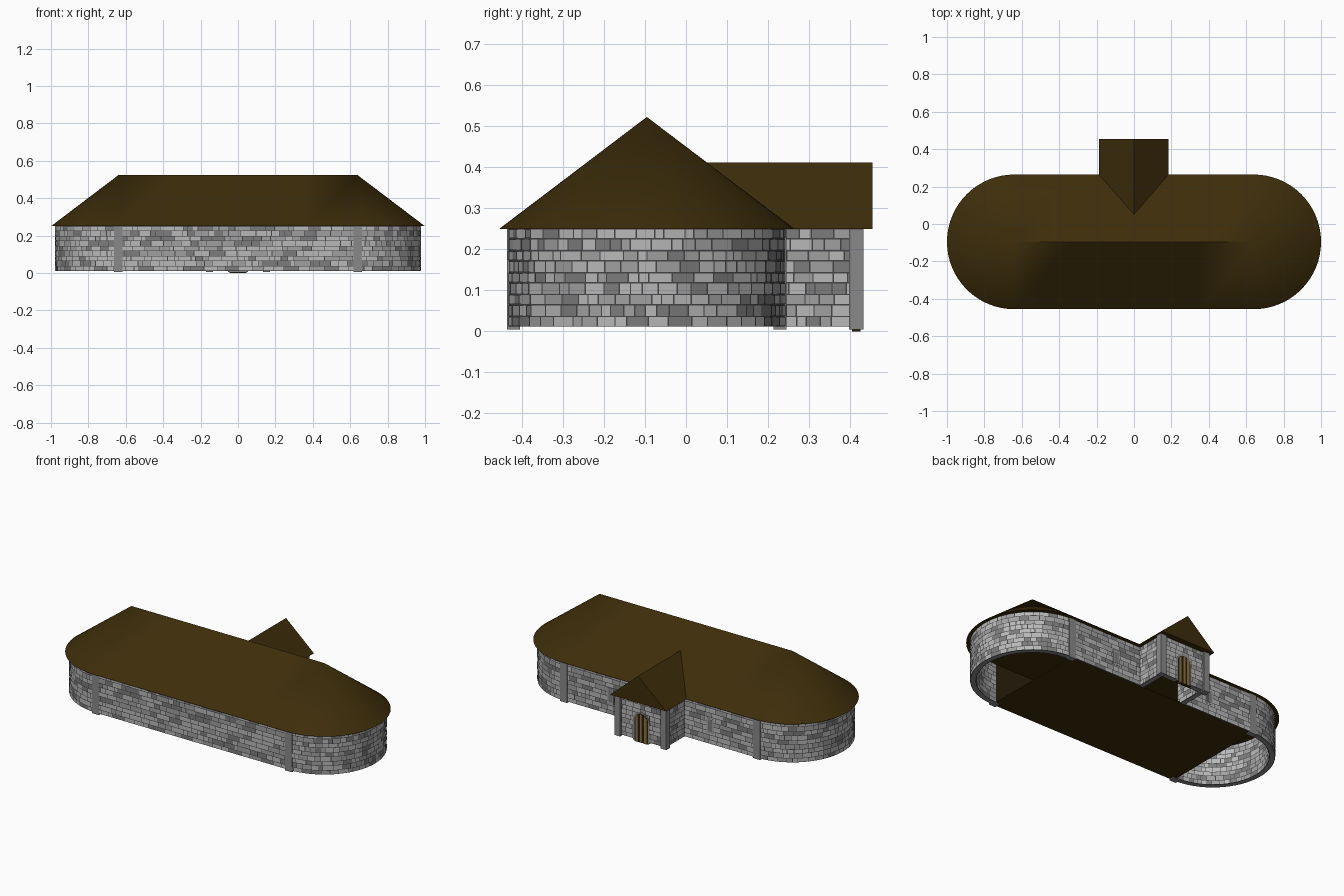
import bpy, bmesh, math, random

random.seed(4)
if "Cube" in bpy.data.objects:
    bpy.data.objects.remove(bpy.data.objects["Cube"])


def material(name, r, g, b):
    m = bpy.data.materials.new(name)
    m.use_nodes = True
    m.diffuse_color = (r, g, b, 1)
    m.node_tree.nodes["Principled BSDF"].inputs["Base Color"].default_value = (r, g, b, 1)
    return m


ROOF = material("roof brown", .046, .026, .003)
MORTAR = material("mortar grey", .06, .06, .06)
LIGHT = material("light stone", .48, .48, .48)
MID = material("mid stone", .35, .35, .35)
DARK = material("dark stone", .2, .2, .2)
TRIM = material("trim grey", .25, .25, .25)
PLANK = material("plank tan", .26, .17, .06)
DOOR = material("door dark brown", .025, .016, .004)

CY, HALF, R = -.0955, .64, .337     # centre line, half straight length, wall radius
BASE, EAVE, RIDGE = .012, .25, .523
THICK = .03
PORCH_X, PORCH_Y = .16, .42


def finish(name, bm, *mats):
    me = bpy.data.meshes.new(name)
    bm.to_mesh(me)
    bm.free()
    ob = bpy.data.objects.new(name, me)
    bpy.context.collection.objects.link(ob)
    for m in mats:
        me.materials.append(m)
    return ob


def box(name, x0, x1, y0, y1, z0, z1, mat):
    bm = bmesh.new()
    bmesh.ops.create_cube(bm, size=1)
    for v in bm.verts:
        v.co = ((x0 + x1) / 2 + v.co.x * (x1 - x0), (y0 + y1) / 2 + v.co.y * (y1 - y0),
                (z0 + z1) / 2 + v.co.z * (z1 - z0))
    return finish(name, bm, mat)


def prism(name, outline, y0, y1, mat):
    """Extrude an (x, z) outline along y."""
    bm = bmesh.new()
    face = bm.faces.new([bm.verts.new((x, y0, z)) for x, z in outline])
    new = bmesh.ops.extrude_face_region(bm, geom=[face])["geom"]
    bmesh.ops.translate(bm, vec=(0, y1 - y0, 0),
                        verts=[g for g in new if isinstance(g, bmesh.types.BMVert)])
    bmesh.ops.recalc_face_normals(bm, faces=bm.faces)
    return finish(name, bm, mat)


# Paths: each returns a point at distance s, pushed outward by off
def line(ax, ay, bx, by):
    length = math.hypot(bx - ax, by - ay)
    dx, dy = (bx - ax) / length, (by - ay) / length
    return (lambda s, off: (ax + dx * s + dy * off, ay + dy * s - dx * off)), length


def arc(cx, start):
    def f(s, off):
        a = start + s / R
        return cx + (R + off) * math.cos(a), CY + (R + off) * math.sin(a)
    return f, math.pi * R


def stone_wall(name, path, steps=1, inside=True, widest=.06):
    """Mortar core with a thin facing of random coursed stones."""
    f, length = path
    bm = bmesh.new()

    def quad(s0, s1, o0, o1, z0, z1, mat, flip=False):
        pts = [(*f(s0, o0), z0), (*f(s1, o0), z0), (*f(s1, o1), z1), (*f(s0, o1), z1)]
        face = bm.faces.new([bm.verts.new(p) for p in (pts[::-1] if flip else pts)])
        face.material_index = mat

    for i in range(steps):
        a, b = length * i / steps, length * (i + 1) / steps
        quad(a, b, 0, 0, BASE, EAVE, 0)
        quad(a, b, -THICK, -THICK, BASE, EAVE, 0 if inside else 5, True)
        quad(a, b, 0, -THICK, BASE, BASE, 4, True)
        quad(a, b, 0, -THICK, EAVE, EAVE, 0)
    gap = .0017
    for off in ((.0018, -THICK - .0018) if inside else (.0018,)):
        z = BASE
        for course in range(9):
            top = z + (.029 if course % 2 else .0245)
            if course == 8:
                top = EAVE
            s = 0
            while s < length - .001:
                e = s + random.uniform(.022, widest)
                if length - e < .018:
                    e = length
                mat = random.choices((1, 2, 3), (5, 3, 2))[0]
                quad(s + gap, e - gap, off, off, z + gap, top - gap, mat, off < 0)
                s = e
            z = top
    return finish(name, bm, MORTAR, LIGHT, MID, DARK, TRIM, DOOR)


# Walls, anticlockwise around the plan
front, back = CY - R, CY + R
stone_wall("front_wall", line(-HALF, front, HALF, front), inside=False, widest=.085)
stone_wall("left_round_wall", arc(HALF, -math.pi / 2), 32)
stone_wall("back_wall_left", line(HALF, back, PORCH_X, back), inside=False, widest=.085)
stone_wall("porch_wall_left", line(PORCH_X, back - THICK, PORCH_X, PORCH_Y))
stone_wall("porch_wall_back", line(PORCH_X, PORCH_Y, -PORCH_X, PORCH_Y))
stone_wall("porch_wall_right", line(-PORCH_X, PORCH_Y, -PORCH_X, back - THICK))
stone_wall("back_wall_right", line(-PORCH_X, back, -HALF, back), inside=False, widest=.085)
stone_wall("right_round_wall", arc(-HALF, math.pi / 2), 32)

# Floor of the straight hall
box("hall_floor", -HALF, HALF, front + .004, back - .004, .0115, .016, ROOF)

# Main roof: hipped ridge with half-cone ends; slopes split so the middle stays flat
bm = bmesh.new()
n, eave_r, split = 32, .36, .35
rings, apex, ridge = [], [], []
for side, start in ((1, -math.pi / 2), (-1, math.pi / 2)):
    curve = [(side * (HALF + eave_r * math.sin(math.pi * i / n)),
              CY - side * eave_r * math.cos(math.pi * i / n)) for i in range(n + 1)]
    curve = [(side * split, curve[0][1])] + curve + [(side * split, curve[-1][1])]
    rings.append([bm.verts.new((x, y, EAVE)) for x, y in curve])
    apex.append(bm.verts.new((side * HALF, CY, RIDGE)))
    ridge.append(bm.verts.new((side * split, CY, RIDGE)))
for ring, top, mid in zip(rings, apex, ridge):
    for a, b in zip(ring[1:-1], ring[2:-1]):
        bm.faces.new((a, b, top))
    bm.faces.new((ring[0], ring[1], top, mid))
    bm.faces.new((ring[-2], ring[-1], mid, top))
bm.faces.new((rings[0][-1], rings[1][0], ridge[1], ridge[0]))
bm.faces.new((rings[1][-1], rings[0][0], ridge[0], ridge[1]))
bm.faces.new((rings[0] + rings[1])[::-1])
roof = finish("main_roof", bm, ROOF)
bpy.ops.object.select_all(action="DESELECT")
roof.select_set(True)
bpy.context.view_layer.objects.active = roof
bpy.ops.object.shade_smooth_by_angle(angle=math.radians(35))

# Porch roof
prism("porch_roof", [(-.187, EAVE), (.185, EAVE), (0, .412)], .05, .455, ROOF)


# Arched door on the porch
def arch(half, spring, bottom, steps=12):
    curve = [(half * math.cos(math.pi * i / steps), spring + half * math.sin(math.pi * i / steps))
             for i in range(steps + 1)]
    return [(half, bottom)] + curve + [(-half, bottom)]


prism("door_surround", arch(.054, .128, .006), .4, .4235, TRIM)
prism("door_panel", arch(.045, .128, 0), .405, .4245, DOOR)
for i in (-1, 0, 1):
    x = .027 * i
    tops = [(x + d, .128 + math.sqrt(.042 ** 2 - (x + d) ** 2)) for d in (.008, 0, -.008)]
    prism("door_plank", [(x - .008, 0), (x + .008, 0)] + tops, .405, .426, PLANK)

# Pilasters, porch corner piers and small back windows, mirrored
for side, word in ((1, "left"), (-1, "right")):
    x = side * HALF
    box("front_pilaster_" + word, x - .023, x + .023, front - .004, front + .028, .005, EAVE, TRIM)
    box("back_pilaster_" + word, x - .023, x + .023, back - .028, back + .004, .005, EAVE, TRIM)
    x = side * .153
    box("porch_pier_" + word, x - .019, x + .019, .397, .433, .005, EAVE, TRIM)
    x = side * .33
    box("window_frame_" + word, x - .022, x + .022, back - .002, back + .003, .075, .165, MID)
    box("window_pane_" + word, x - .013, x + .013, back, back + .004, .086, .154, DARK)
